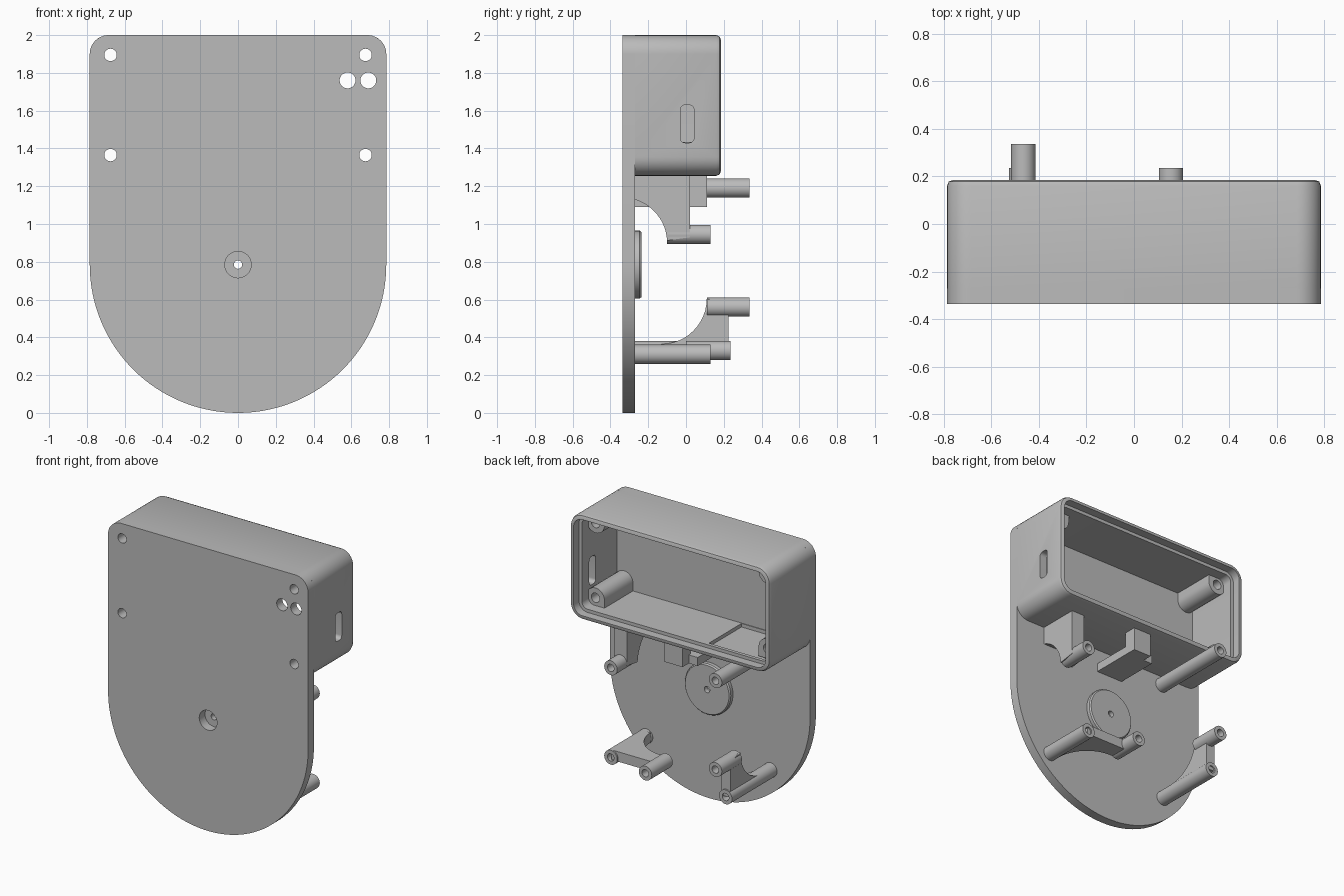
import bpy, bmesh
from math import sin, cos, pi

cube = bpy.data.objects.get("Cube")
if cube:
    bpy.data.objects.remove(cube, do_unlink=True)

grey = bpy.data.materials.new("plain grey")
grey.use_nodes = True
grey.diffuse_color = (0.5, 0.5, 0.5, 1)
grey.node_tree.nodes["Principled BSDF"].inputs["Base Color"].default_value = (0.5, 0.5, 0.5, 1)

FRONT, BED, RIM = -0.335, -0.27, 0.185     # depths: front face, inside of the plate, back rim
HALF, FLOOR, TOP = 0.785, 1.255, 2.0       # half width, box underside, box top


def finish(name, bm):
    bmesh.ops.recalc_face_normals(bm, faces=bm.faces)
    mesh = bpy.data.meshes.new(name)
    bm.to_mesh(mesh)
    bm.free()
    mesh.materials.append(grey)
    ob = bpy.data.objects.new(name, mesh)
    bpy.context.collection.objects.link(ob)
    return ob


def smooth(ob):
    bpy.ops.object.select_all(action="DESELECT")
    ob.select_set(True)
    bpy.context.view_layer.objects.active = ob
    bpy.ops.object.shade_smooth_by_angle(angle=0.6)
    return ob


def arc(cx, cy, r, a0, a1, n=12):
    return [(cx + r * cos(a0 + (a1 - a0) * i / n), cy + r * sin(a0 + (a1 - a0) * i / n))
            for i in range(n + 1)]


def rounded_rect(x0, x1, y0, y1, r):
    return (arc(x1 - r, y1 - r, r, 0, pi / 2, 8) + arc(x0 + r, y1 - r, r, pi / 2, pi, 8)
            + arc(x0 + r, y0 + r, r, pi, 1.5 * pi, 8) + arc(x1 - r, y0 + r, r, 1.5 * pi, 2 * pi, 8))


def loft(name, rings, closed=False):
    """Join (outline, y) rings of x, z points; cap the ends unless closed."""
    bm = bmesh.new()
    loops = [[bm.verts.new((x, y, z)) for x, z in pts] for pts, y in rings]
    pairs = list(zip(loops, loops[1:]))
    if closed:
        pairs.append((loops[-1], loops[0]))
    else:
        bm.faces.new(loops[0])
        bm.faces.new(loops[-1])
    for a, b in pairs:
        for i in range(len(a)):
            j = (i + 1) % len(a)
            bm.faces.new((a[i], a[j], b[j], b[i]))
    return finish(name, bm)


def prism(name, pts, axis, a, b):
    place = {"x": lambda p, t: (t, p[0], p[1]),
             "y": lambda p, t: (p[0], t, p[1]),
             "z": lambda p, t: (p[0], p[1], t)}[axis]
    bm = bmesh.new()
    face = bm.faces.new([bm.verts.new(place(p, a)) for p in pts])
    top = bmesh.ops.extrude_face_region(bm, geom=[face])["geom"]
    d = place((0, 0), b - a)
    bmesh.ops.translate(bm, vec=d, verts=[g for g in top if isinstance(g, bmesh.types.BMVert)])
    return finish(name, bm)


def block(name, x0, x1, y0, y1, z0, z1):
    return prism(name, [(x0, z0), (x1, z0), (x1, z1), (x0, z1)], "y", y0, y1)


def circle(x, z, r, n=32):
    return arc(x, z, r, 0, 2 * pi, n)[:-1]


def cut(ob, cutter):
    mod = ob.modifiers.new("cut", "BOOLEAN")
    mod.operation, mod.solver, mod.object = "DIFFERENCE", "EXACT", cutter
    bpy.context.view_layer.objects.active = ob
    bpy.ops.object.modifier_apply(modifier=mod.name)
    bpy.data.objects.remove(cutter, do_unlink=True)


def drill(ob, x, z, r):
    cut(ob, prism("drill", circle(x, z, r), "y", -0.5, 0.5))


def standoff(name, x, z, y0, y1):
    """Round post with a blind screw hole in its back end."""
    r, h = 0.051, 0.026
    return smooth(loft(name, [(circle(x, z, r), y0), (circle(x, z, r), y1),
                              (circle(x, z, h), y1), (circle(x, z, h), y1 - 0.12)]))


screws = [(sx * 0.675, z) for sx in (-1, 1) for z in (1.365, 1.895)]

# Front plate: round bottom, small top corners, drilled holes
outline = (arc(0, HALF, HALF, pi, 2 * pi, 64)
           + arc(HALF - 0.1, TOP - 0.1, 0.1, 0, pi / 2)
           + arc(0.1 - HALF, TOP - 0.1, 0.1, pi / 2, pi))
plate = prism("front_plate", outline, "y", FRONT, BED)
for x, z in screws:
    drill(plate, x, z, 0.033)
for x in (0.58, 0.69):
    drill(plate, x, 1.76, 0.042)
drill(plate, 0, HALF, 0.07)
smooth(plate)

# Hub disc behind the counterbore
hub = [(0.18, BED), (0.18, -0.245), (0.172, -0.236), (0.022, -0.236), (0.022, BED)]
smooth(loft("hub_disc", [(circle(0, HALF, r, 48), y) for r, y in hub], closed=True))


# Box walls with a softened rim and a stepped lip for the lid
def wall_ring(inset, y):
    return (rounded_rect(inset - HALF, HALF - inset, FLOOR + inset, TOP - inset, 0.1 - inset), y)


walls = loft("box_walls", [wall_ring(i, y) for i, y in (
    (0, BED), (0, 0.16), (0.007, 0.178), (0.025, RIM), (0.032, RIM),
    (0.032, 0.125), (0.055, 0.125), (0.055, BED))], closed=True)
cut(walls, prism("slot", rounded_rect(-0.03, 0.042, 1.43, 1.63, 0.025), "x", 0.6, 0.9))
cut(walls, block("floor_recess", -0.68, -0.25, -0.265, 0.1, FLOOR + 0.03, 1.4))
smooth(walls)

# Screw posts in the box corners, merged into floor and ceiling
for i, (x, z) in enumerate(screws):
    r = 0.07
    if z < 1.6:
        pts = arc(x, z, r, 0, pi) + [(x - r, FLOOR + 0.04), (x + r, FLOOR + 0.04)]
    else:
        pts = arc(x, z, r, pi, 2 * pi) + [(x + r, TOP - 0.04), (x - r, TOP - 0.04)]
    pts = [(max(-0.75, min(0.75, px)), pz) for px, pz in pts]
    post = prism("corner_post_%d" % (i + 1), pts, "y", BED, 0.05)
    drill(post, x, z, 0.033)
    smooth(post)

# Board standoffs on the plate
standoff("upper_right_standoff", -0.465, 1.19, BED, 0.335)
standoff("upper_left_standoff", 0.5, 0.945, -0.1, 0.13)
standoff("middle_right_standoff", -0.465, 0.56, 0.11, 0.335)
standoff("lower_right_standoff", -0.475, 0.33, BED, 0.235)
standoff("lower_middle_standoff", 0.155, 0.33, 0.0, 0.235)
standoff("lower_left_standoff", 0.5, 0.31, BED, 0.13)

# Curved webs that carry the floating standoffs
smooth(prism("upper_left_web",
             arc(-0.34, 0.9, 0.24, 0.05, 1.275) + [(BED, FLOOR), (0.02, FLOOR), (0.02, 0.93)],
             "x", 0.45, 0.55))
smooth(prism("right_web",
             arc(-0.13, 0.605, 0.24, -pi / 2, 0) + [(0.225, 0.58), (0.225, 0.33), (-0.13, 0.33)],
             "x", -0.505, -0.435))
smooth(prism("lower_left_web",
             arc(0.205, -0.24, 0.24, 0, pi / 2) + [(0.155, 0.0), (0.155, 0.12), (0.5, 0.12), (0.5, -0.24)],
             "z", 0.29, 0.36))

# Hook bracket under the box
block("bracket_shelf", -0.12, 0.09, BED, 0.04, 1.09, 1.15)
block("bracket_stop", -0.05, 0.09, 0.02, 0.11, 1.09, FLOOR)
